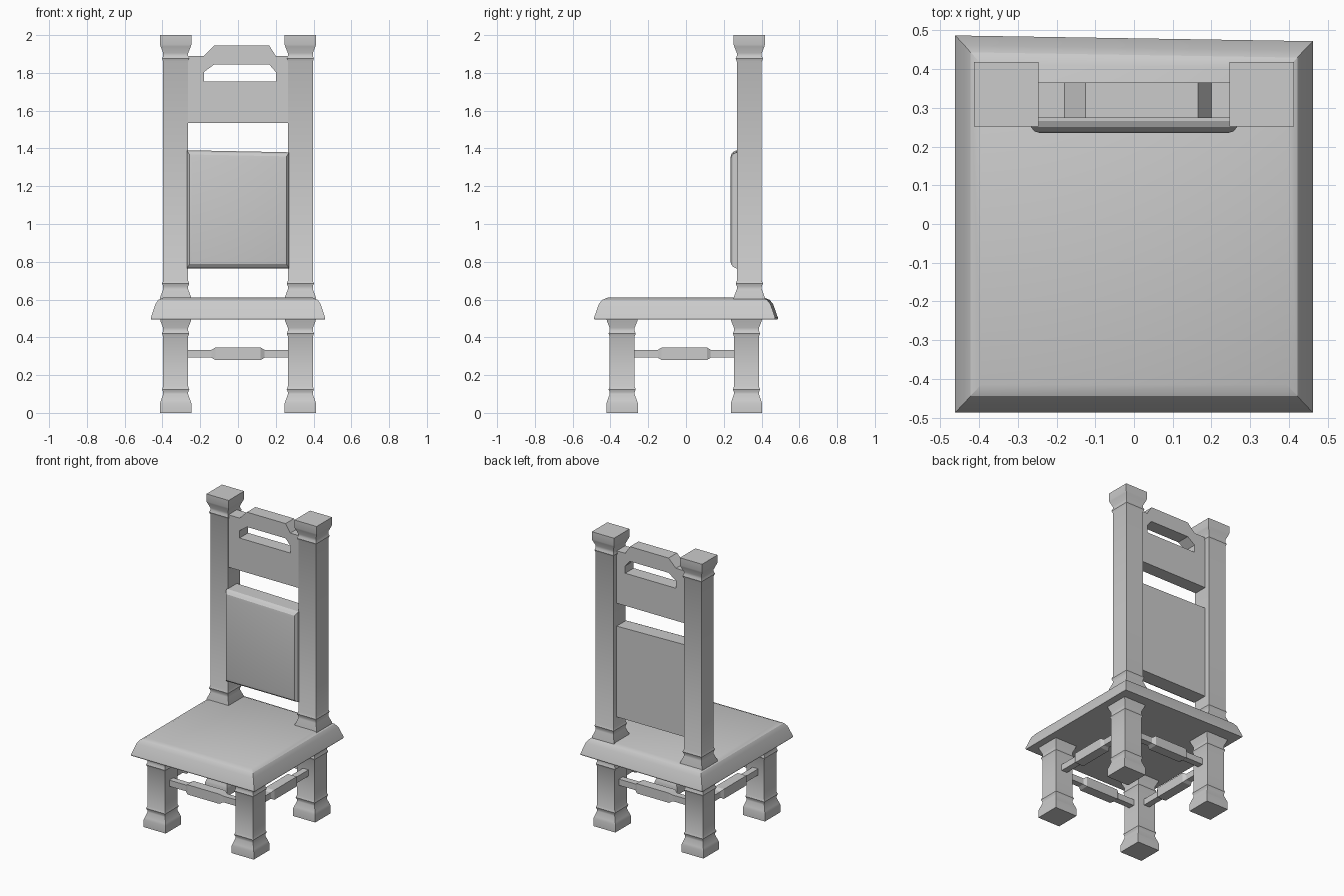
import bpy, bmesh, math

if "Cube" in bpy.data.objects:
    bpy.data.objects.remove(bpy.data.objects["Cube"], do_unlink=True)

GREY = (0.6, 0.6, 0.6, 1.0)
mat = bpy.data.materials.new("plain grey")
mat.use_nodes = True
mat.diffuse_color = GREY
mat.node_tree.nodes["Principled BSDF"].inputs["Base Color"].default_value = GREY


def finish(name, bm):
    """Turn a bmesh into a shaded, coloured object."""
    bmesh.ops.recalc_face_normals(bm, faces=bm.faces)
    mesh = bpy.data.meshes.new(name)
    bm.to_mesh(mesh)
    bm.free()
    mesh.materials.append(mat)
    obj = bpy.data.objects.new(name, mesh)
    bpy.context.collection.objects.link(obj)
    bpy.ops.object.select_all(action='DESELECT')
    obj.select_set(True)
    bpy.context.view_layer.objects.active = obj
    bpy.ops.object.shade_smooth_by_angle(angle=math.radians(25))
    return obj


def loft(name, rings, place):
    """Stack rectangular rings (along, half_a, half_b); place() maps them to space."""
    bm = bmesh.new()
    loops = [[bm.verts.new(place(a * sa, b * sb, t))
              for sa, sb in ((-1, -1), (1, -1), (1, 1), (-1, 1))] for t, a, b in rings]
    for low, high in zip(loops, loops[1:]):
        for i in range(4):
            j = (i + 1) % 4
            bm.faces.new((low[i], low[j], high[j], high[i]))
    bm.faces.new(loops[0][::-1])
    bm.faces.new(loops[-1])
    return finish(name, bm)


SHAFT, FOOT, LEG_X = 0.066, 0.083, 0.33


def bead(z):
    return [(z - 0.015, SHAFT), (z, SHAFT + 0.006), (z + 0.015, SHAFT)]


def post(name, x, y, profile):
    loft(name, [(z, w, w) for z, w in profile], lambda a, b, t: (x + a, y + b, t))


# Legs and back posts: flared ends, a thin bead, a plain shaft
leg = [(0, FOOT), (0.05, FOOT), (0.065, 0.078), (0.1, SHAFT)] + bead(0.125) \
    + bead(0.42) + [(0.45, SHAFT), (0.485, 0.08), (0.5, FOOT)]
upright = [(0.58, FOOT), (0.61, FOOT), (0.655, SHAFT)] + bead(0.685) \
    + bead(1.875) + [(1.905, SHAFT), (1.94, 0.08), (1.95, FOOT), (2.0, FOOT)]
for side, sx in (("left", 1), ("right", -1)):
    post("front_leg_" + side, sx * LEG_X, -0.338, leg)
    post("rear_leg_" + side, sx * LEG_X, 0.32, leg)
    post("back_post_" + side, sx * LEG_X, 0.335, upright)


# Seat: sloped rim and soft top, with a slightly skewed rear edge
def seat_place(a, b, t):
    return (a, b - (0.016 * (a + 0.46) if b > 0 else 0), t)


loft("seat", [(0.495, 0.46, 0.485), (0.503, 0.462, 0.487), (0.575, 0.438, 0.462),
              (0.598, 0.422, 0.444), (0.61, 0.395, 0.415)], seat_place)

# Stretchers: thin bars with a thicker middle
THIN, THICK, BAR_Z = 0.021, 0.033, 0.313


def bar_rings(half):
    ends = [(half, THIN), (0.14, THIN), (0.12, THICK)]
    return [(-t, w, w) for t, w in ends] + [(t, w, w) for t, w in ends[::-1]]


for name, y in (("front", -0.338), ("rear", 0.32)):
    loft("stretcher_" + name, bar_rings(0.28),
         lambda a, b, t, y=y: (t, y + a, BAR_Z + b))
for name, x in (("left", LEG_X), ("right", -LEG_X)):
    loft("stretcher_" + name, bar_rings(0.275),
         lambda a, b, t, x=x: (x + a, t - 0.009, BAR_Z + b))

# Back cushion: flat rear, softly bevelled front
loft("back_cushion", [(0.365, 0.27, 0.31), (0.266, 0.27, 0.31), (0.25, 0.266, 0.302),
                      (0.239, 0.257, 0.288), (0.235, 0.242, 0.27)],
     lambda a, b, t: (a, t, 1.075 + b - (0.02 * a if b > 0 else 0)))

# Crest board: arched outline with a matching hand slot, as strips between two edges
columns = [  # x, top of board, slot bottom, slot top
    (-0.27, 1.89, None, None), (-0.18, 1.89, 1.755, 1.805),
    (-0.125, 1.945, 1.755, 1.845), (0.165, 1.945, 1.755, 1.845),
    (0.2, 1.89, 1.755, 1.805), (0.27, 1.89, None, None)]
BOTTOM, FRONT, BACK = 1.535, 0.274, 0.365
bm = bmesh.new()


def face(points):
    bm.faces.new([bm.verts.new((x, FRONT, z)) for x, z in points])


for (x0, t0, b0, s0), (x1, t1, b1, s1) in zip(columns, columns[1:]):
    if b0 and b1:
        face([(x0, BOTTOM), (x1, BOTTOM), (x1, b1), (x0, b0)])
        face([(x0, s0), (x1, s1), (x1, t1), (x0, t0)])
    else:
        right = [(x1, z) for z in (BOTTOM, b1, s1, t1) if z]
        left = [(x0, z) for z in (t0, s0, b0, BOTTOM) if z]
        face(right + left)
bmesh.ops.remove_doubles(bm, verts=bm.verts, dist=0.0005)
bmesh.ops.recalc_face_normals(bm, faces=bm.faces)
grown = bmesh.ops.extrude_face_region(bm, geom=bm.faces[:], use_keep_orig=True)
bmesh.ops.translate(bm, vec=(0, BACK - FRONT, 0),
                    verts=[g for g in grown["geom"] if isinstance(g, bmesh.types.BMVert)])
finish("crest_board", bm)
